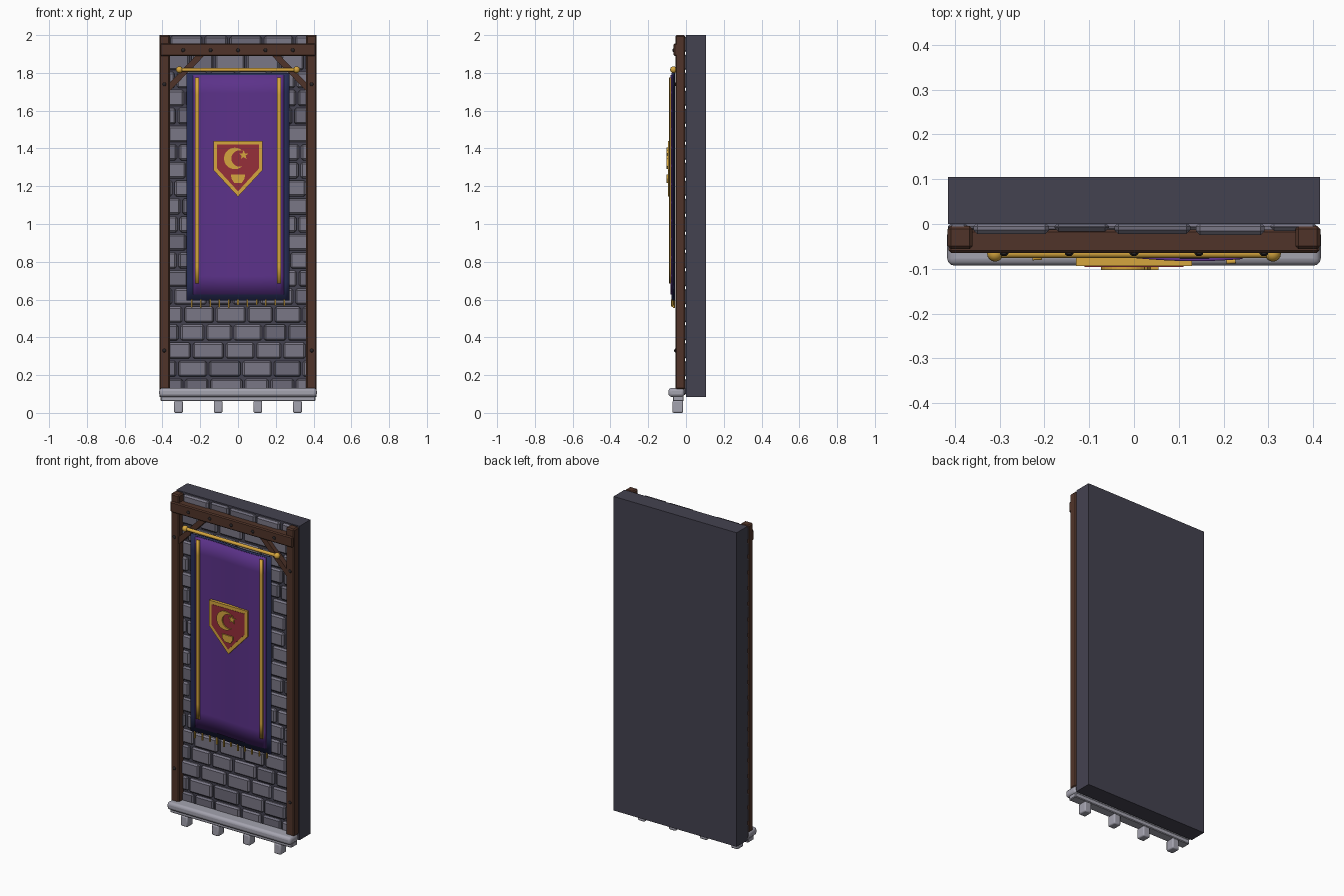
import bpy, bmesh, math, random
from mathutils import Matrix, Vector

random.seed(4)
if "Cube" in bpy.data.objects:
    bpy.data.objects.remove(bpy.data.objects["Cube"])


def material(name, r, g, b):
    lin = [(c / 255 / 12.92 if c < 11 else ((c / 255 + 0.055) / 1.055) ** 2.4) for c in (r, g, b)]
    m = bpy.data.materials.new(name)
    m.use_nodes = True
    m.diffuse_color = (*lin, 1)
    m.node_tree.nodes["Principled BSDF"].inputs["Base Color"].default_value = (*lin, 1)
    return m


WALL = material("dark mortar", 68, 66, 80)
STONE = material("grey stone", 122, 119, 134)
STONE2 = material("shaded stone", 108, 106, 120)
TRIM = material("pale stone", 164, 163, 175)
WOOD = material("brown wood", 80, 52, 41)
IRON = material("black iron", 42, 38, 40)
GOLD = material("gold", 214, 166, 62)
PURPLE = material("purple cloth", 92, 50, 138)
NAVY = material("navy cloth", 40, 46, 88)
RED = material("crimson", 150, 46, 58)


def finish(name, bm, mat, bevel=0, segments=1, smooth=False):
    bmesh.ops.recalc_face_normals(bm, faces=bm.faces)
    me = bpy.data.meshes.new(name)
    bm.to_mesh(me)
    bm.free()
    ob = bpy.data.objects.new(name, me)
    bpy.context.collection.objects.link(ob)
    me.materials.append(mat)
    if bevel:
        mod = ob.modifiers.new("Bevel", "BEVEL")
        mod.width, mod.segments = bevel, segments
    if smooth:
        bpy.ops.object.select_all(action="DESELECT")
        ob.select_set(True)
        bpy.context.view_layer.objects.active = ob
        bpy.ops.object.shade_smooth_by_angle()
    return ob


def add_box(bm, x, y, z):
    size = [b - a for a, b in (x, y, z)]
    mid = [(a + b) / 2 for a, b in (x, y, z)]
    bmesh.ops.create_cube(bm, size=1, matrix=Matrix.Translation(mid) @ Matrix.Diagonal((*size, 1)))


def box(name, x, y, z, mat, bevel=0, segments=1):
    bm = bmesh.new()
    add_box(bm, x, y, z)
    return finish(name, bm, mat, bevel, segments, segments > 1)


def plate(name, outline, front, back, mat):
    # Outline in x and z, given thickness in y
    bm = bmesh.new()
    face = bm.faces.new([bm.verts.new((x, back, z)) for x, z in outline])
    new = bmesh.ops.extrude_face_region(bm, geom=[face])["geom"]
    bmesh.ops.translate(bm, vec=(0, front - back, 0), verts=[v for v in new if isinstance(v, bmesh.types.BMVert)])
    return finish(name, bm, mat)


# Wall slab
W = 0.415
box("wall_slab", (-W, W), (0, 0.105), (0.085, 2), WALL)

# Staggered courses of raised stones
light, shaded = bmesh.new(), bmesh.new()
rows = 20
pitch = (2 - 0.09) / rows
for r in range(rows):
    z = 0.09 + r * pitch
    x = -W - (0.08 if r % 2 else 0.01)
    while x < W - 0.03:
        end = x + random.uniform(0.125, 0.185)
        if W - end < 0.05:
            end = W
        a, b = max(x + 0.006, -W), min(end - 0.006, W)
        if b - a > 0.025:
            target = shaded if random.random() < 0.3 else light
            add_box(target, (a, b), (-random.uniform(0.014, 0.025), 0.004), (z + 0.006, z + pitch - 0.005))
        x = end
finish("wall_stones", light, STONE, 0.01)
finish("shaded_wall_stones", shaded, STONE2, 0.01)

# Sill, ledge and corbels
box("sill", (-0.417, 0.417), (-0.093, -0.008), (0.085, 0.132), TRIM, 0.016, 3)
box("sill_ledge", (-0.41, 0.41), (-0.07, -0.012), (0.062, 0.09), TRIM, 0.004)
for i in range(4):
    x = -0.315 + 0.21 * i
    box("corbel", (x - 0.023, x + 0.023), (-0.072, -0.015), (0, 0.064), TRIM, 0.007, 2)

# Timber frame
box("top_beam", (-0.414, 0.414), (-0.065, -0.012), (1.89, 1.955), WOOD, 0.006)
for s in (-1, 1):
    box("post", sorted((s * 0.36, s * 0.416)), (-0.056, -0.004), (0.125, 2), WOOD, 0.007)
    plate("corner_brace", [(s * 0.365, 1.745), (s * 0.365, 1.7), (s * 0.175, 1.895), (s * 0.22, 1.895)],
          -0.052, -0.018, WOOD)

# Iron nails
bm = bmesh.new()
nails = [(x, -0.065, 1.92) for x in (-0.29, -0.145, 0, 0.145, 0.29)]
nails += [(s * 0.39, -0.056, z) for s in (-1, 1) for z in (0.33, 1.74)]
for p in nails:
    bmesh.ops.create_uvsphere(bm, u_segments=10, v_segments=6, radius=0.01,
                              matrix=Matrix.Translation(p) @ Matrix.Diagonal((1, 0.7, 1, 1)))
finish("nails", bm, IRON, smooth=True)

# Banner rod with ball ends
bm = bmesh.new()
bmesh.ops.create_cone(bm, cap_ends=True, segments=16, radius1=0.01, radius2=0.01, depth=0.62,
                      matrix=Matrix.Translation((0, -0.066, 1.817)) @ Matrix.Rotation(math.pi / 2, 4, "Y"))
for s in (-1, 1):
    bmesh.ops.create_uvsphere(bm, u_segments=16, v_segments=10, radius=0.018,
                              matrix=Matrix.Translation((s * 0.31, -0.066, 1.817)))
finish("banner_rod", bm, GOLD, smooth=True)


# Rippled cloth sheets
def ripple(x):
    return -0.007 * math.sin(2 * math.pi * x / 0.54)


def cloth(name, x0, x1, z0, z1, y, mat, thick=0.006):
    bm = bmesh.new()
    bmesh.ops.create_grid(bm, x_segments=24, y_segments=12, size=0.5)
    for v in bm.verts:
        x = x0 + (v.co.x + 0.5) * (x1 - x0)
        z = z0 + (v.co.y + 0.5) * (z1 - z0)
        v.co = Vector((x, y + ripple(x), z))
    ob = finish(name, bm, mat, smooth=True)
    mod = ob.modifiers.new("Solidify", "SOLIDIFY")
    mod.thickness, mod.offset = thick, 0
    return ob


cloth("banner_border", -0.272, 0.272, 0.595, 1.8, -0.067, NAVY)
cloth("banner_field", -0.238, 0.242, 0.627, 1.79, -0.073, PURPLE)
for s in (-1, 1):
    a, b = sorted((s * 0.206, s * 0.227))
    cloth("banner_stripe", a, b, 0.685, 1.775, -0.08, GOLD, 0.009)

# Fringe strands
bm = bmesh.new()
for i in range(11):
    x = -0.245 + 0.049 * i
    add_box(bm, (x - 0.004, x + 0.004), (-0.072 + ripple(x), -0.064 + ripple(x)),
            (random.uniform(0.555, 0.572), 0.6))
finish("fringe", bm, GOLD)

# Shield badge
plate("shield_rim", [(-0.13, 1.44), (0.13, 1.44), (0.13, 1.285), (0, 1.145), (-0.13, 1.285)], -0.094, -0.076, GOLD)
plate("shield_field", [(-0.11, 1.42), (0.11, 1.42), (0.11, 1.293), (0, 1.173), (-0.11, 1.293)], -0.096, -0.09, RED)


def arc(cx, cz, r, a0, a1, n=24):
    steps = [a0 + (a1 - a0) * i / n for i in range(n + 1)]
    return [(cx + r * math.cos(a), cz + r * math.sin(a)) for a in steps]


# Crescent from two meeting arcs
R, r, d = 0.057, 0.043, 0.025
cut = (d * d + R * R - r * r) / (2 * d)
h = math.sqrt(R * R - cut * cut)
a, b = math.atan2(h, cut), math.atan2(h, cut - d)
cx, cz = -0.017, 1.347
outer = arc(cx, cz, R, a, 2 * math.pi - a)
inner = arc(cx + d, cz, r, 2 * math.pi - b, b)
plate("crescent", outer + inner[1:-1], -0.103, -0.095, GOLD)

# Star and cup
star = []
for i in range(10):
    t = math.pi / 2 + i * math.pi / 5
    q = 0.011 if i % 2 else 0.026
    star.append((0.03 + q * math.cos(t), 1.365 + q * math.sin(t)))
plate("star", star, -0.103, -0.095, GOLD)
plate("cup", [(-0.037, 1.262), (0.037, 1.262), (0.035, 1.24), (0.02, 1.218), (-0.02, 1.218), (-0.035, 1.24)],
      -0.103, -0.095, GOLD)
